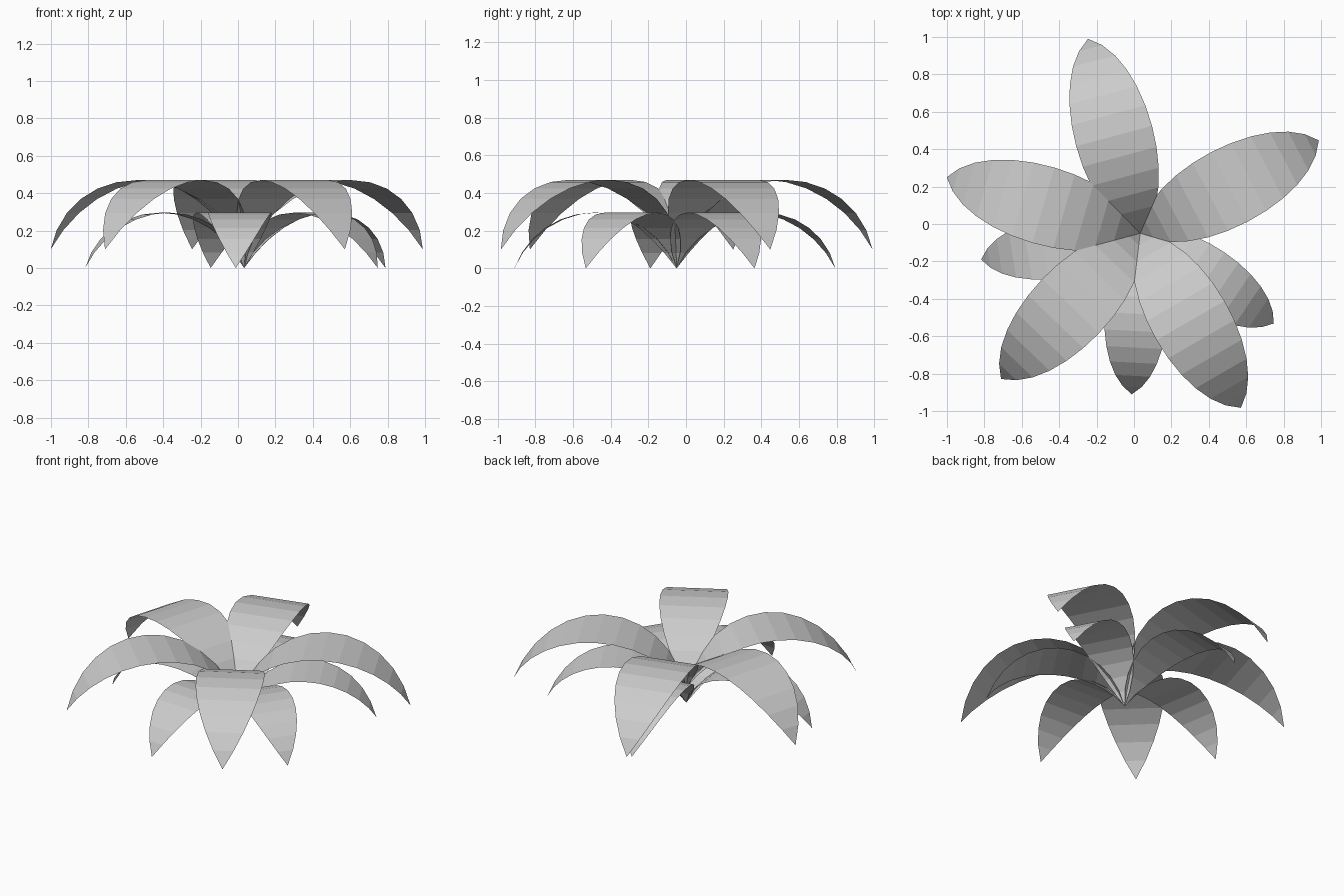
import bpy, bmesh, math

if "Cube" in bpy.data.objects:
    bpy.data.objects.remove(bpy.data.objects["Cube"])

CENTRE = (0.033, -0.05)
SEGS = 12


def leaf(name, angle_deg, scale, base_z):
    """Arched ribbon leaf: circular arc spine, lens-shaped width, pointed ends."""
    length, height, half_w = 1.077 * scale, 0.37 * scale, 0.21 * scale
    radius = ((length / 2) ** 2 + height ** 2) / (2 * height)
    half_arc = math.asin(length / 2 / radius)
    a = math.radians(angle_deg)
    ux, uy = math.cos(a), math.sin(a)

    bm = bmesh.new()
    rows = []
    for i in range(SEGS + 1):
        t = i / SEGS
        phi = (2 * t - 1) * half_arc
        r = length / 2 + radius * math.sin(phi)
        z = base_z + height - radius * (1 - math.cos(phi))
        w = half_w * 4 * t * (1 - t)
        sides = (0,) if i in (0, SEGS) else (-w, w)
        rows.append([bm.verts.new((CENTRE[0] + ux * r - uy * s,
                                   CENTRE[1] + uy * r + ux * s, z)) for s in sides])
    for p, q in zip(rows, rows[1:]):
        bm.faces.new(p + q[::-1])
    # upper side faces up
    for f in bm.faces:
        f.normal_update()
        if f.normal.z < 0:
            f.normal_flip()
    mesh = bpy.data.meshes.new(name)
    bm.to_mesh(mesh)
    bm.free()
    bpy.context.collection.objects.link(bpy.data.objects.new(name, mesh))


# large upper leaves
for n, ang in enumerate((27.5, 105, 163.8, 226.3, 300)):
    leaf(f"upper_leaf_{n + 1}", ang, 1.0, 0.1)

# smaller lower leaves
for n, ang in enumerate((28.7, 102, 189.3, 267, 326)):
    leaf(f"lower_leaf_{n + 1}", ang, 0.8, 0.0)
